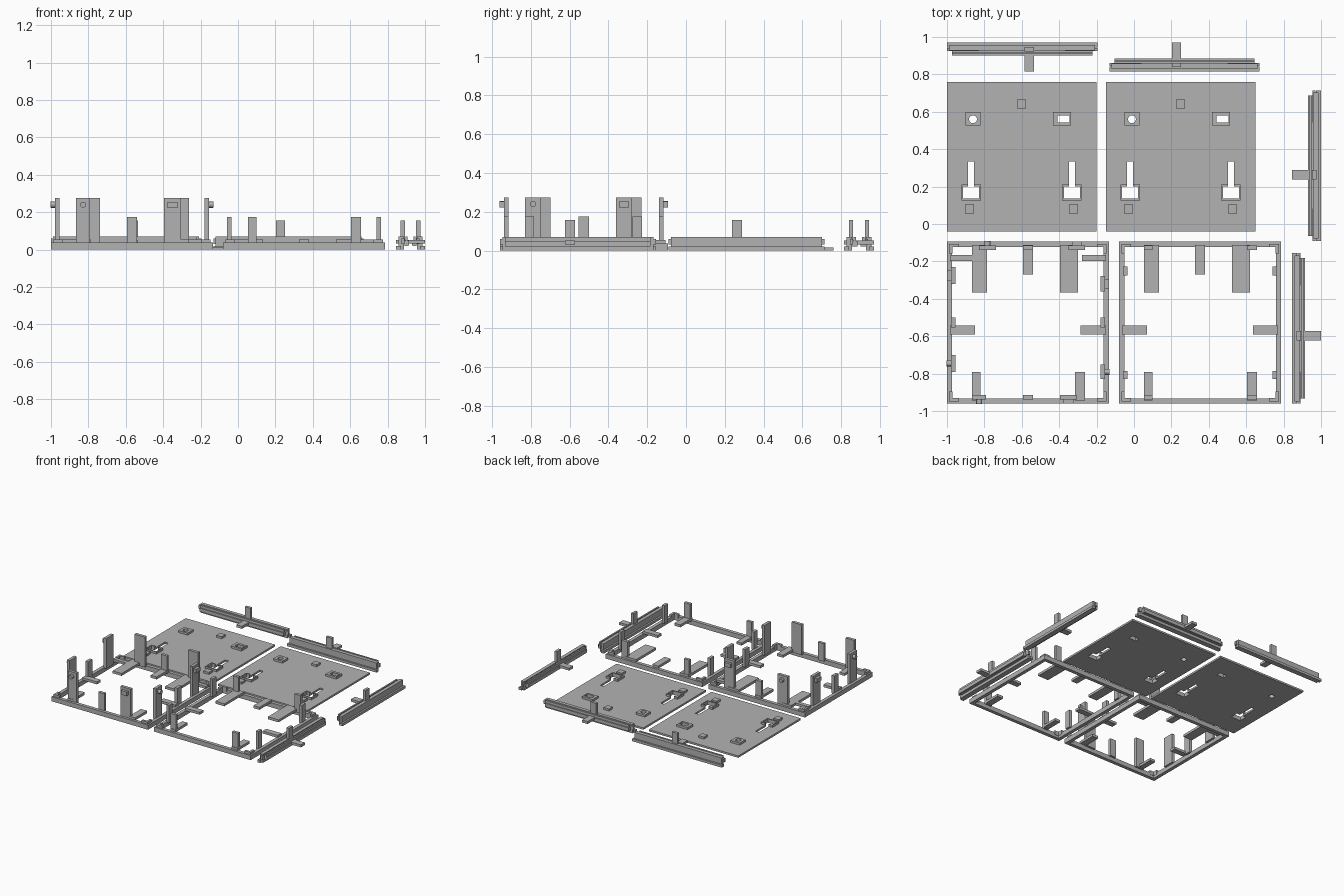
import bpy, bmesh, math
from mathutils import Matrix

if "Cube" in bpy.data.objects:
    bpy.data.objects.remove(bpy.data.objects["Cube"])

gray = bpy.data.materials.new("plain_gray")
gray.diffuse_color = (0.45, 0.45, 0.45, 1)
gray.use_nodes = True
gray.node_tree.nodes["Principled BSDF"].inputs["Base Color"].default_value = gray.diffuse_color


def prism(bm, pts, z0, z1):
    """Extrude a flat outline from z0 to z1."""
    face = bm.faces.new([bm.verts.new((x, y, z0)) for x, y in pts])
    ext = bmesh.ops.extrude_face_region(bm, geom=[face])["geom"]
    for v in ext:
        if isinstance(v, bmesh.types.BMVert):
            v.co.z = z1


def box(bm, x0, x1, y0, y1, z0, z1):
    prism(bm, [(x0, y0), (x1, y0), (x1, y1), (x0, y1)], z0, z1)


def finish(name, bm, matrix=None):
    bmesh.ops.recalc_face_normals(bm, faces=bm.faces)
    me = bpy.data.meshes.new(name)
    bm.to_mesh(me)
    bm.free()
    if matrix:
        me.transform(matrix)
    me.materials.append(gray)
    ob = bpy.data.objects.new(name, me)
    bpy.context.collection.objects.link(ob)
    return ob


def place(x, y, deg):
    return Matrix.Translation((x, y, 0)) @ Matrix.Rotation(math.radians(deg), 4, 'Z')


# ---- Mounting panels with keyholes, slot and round hole ----
def keyhole(x):
    return [(x - .042, .136), (x + .044, .136), (x + .044, .20), (x + .016, .20),
            (x + .016, .334), (x - .016, .334), (x - .016, .20), (x - .042, .20)]


def panel(x):
    cut = bmesh.new()
    prism(cut, keyhole(.128), -.1, .1)
    prism(cut, keyhole(.668), -.1, .1)
    box(cut, .59, .655, .543, .58, -.1, .1)
    ring = [(.139 + .021 * math.cos(a), .56 + .021 * math.sin(a))
            for a in (math.tau * i / 24 for i in range(24))]
    prism(cut, ring, -.1, .1)
    cutter = finish("panel_cutter", cut, place(x, 0, 0))
    cutter.hide_render = True
    cutter.hide_viewport = True

    sheet = bmesh.new()
    box(sheet, 0, .8, -.04, .76, 0, .015)
    pads = bmesh.new()
    for r in ((.098, .18, .526, .6), (.567, .663, .526, .6),
              (.078, .182, .126, .21), (.615, .72, .126, .21)):
        box(pads, *r, .01, .032)
    for name, bm in (("panel_sheet", sheet), ("panel_hole_pads", pads)):
        ob = finish(name, bm, place(x, 0, 0))
        mod = ob.modifiers.new("holes", 'BOOLEAN')
        mod.operation = 'DIFFERENCE'
        mod.solver = 'EXACT'
        mod.object = cutter
    # small solid locating squares
    sq = bmesh.new()
    for sx, sy in ((.398, .642), (.12, .08), (.676, .08)):
        box(sq, sx - .024, sx + .024, sy - .024, sy + .024, .01, .032)
    finish("panel_locating_squares", sq, place(x, 0, 0))


panel(-1.0)
panel(-.15)

# ---- Square frames ----
S, W, H = .433, .028, .037      # half size, wall width, wall height
CY = -.527


def frame(cx):
    bm = bmesh.new()
    outer = [(-S, -S), (S, -S), (S, S), (-S, S)]
    k = (S - W) / S
    rings = [[bm.verts.new((x * f, y * f, z)) for x, y in outer]
             for f, z in ((1, 0), (1, H), (k, H), (k, 0))]
    for a in range(4):
        for i in range(4):
            j, b = (i + 1) % 4, (a + 1) % 4
            bm.faces.new((rings[a][i], rings[a][j], rings[b][j], rings[b][i]))
    finish("frame_ring", bm, place(cx, CY, 0))
    # small angle pieces in the corners
    bm = bmesh.new()
    for sx in (-1, 1):
        for sy in (-1, 1):
            a, b, c = S - .012, S - .03, S - .065
            prism(bm, [(sx * p, sy * q) for p, q in
                       ((a, a), (c, a), (c, b), (b, b), (b, c), (a, c))], .02, .055)
    finish("frame_corner_angles", bm, place(cx, CY, 0))


def tabs(name, cx, rects):
    """Flat tabs lying on the frame, given in frame coordinates."""
    bm = bmesh.new()
    for r in rects:
        box(bm, *r, .035, .055)
    finish(name, bm, place(cx, CY, 0))


def post(name, cx, deg, u0, u1, top, knob=None):
    """Upright on one wall; the wall is the front one turned by deg."""
    bm = bmesh.new()
    y0, y1 = -S + .021, -S + .045
    box(bm, u0, u1, y0, y1, .03, top)
    m, n = (u0 + u1) / 2, 0.022
    if knob == "square":
        box(bm, m - .026, m + .026, y0 - n, y0 + .002, .222, .254)
    elif knob == "round":
        bmesh.ops.create_cone(
            bm, cap_ends=True, segments=20, radius1=.016, radius2=.016, depth=n + .002,
            matrix=Matrix.Translation((m, y0 - n / 2, .24)) @ Matrix.Rotation(math.pi / 2, 4, 'X'))
    finish(name, bm, place(cx, CY, deg))


LX, RX = -.567, .353
frame(LX)
frame(RX)

B = S - .017
shared = [(-.299, -.219, .161, B), (.171, .267, .161, B), (-.027, .027, .258, B),
          (-B, -.283, -.064, -.017), (.282, B, -.064, -.017),
          (-.299, -.253, -B, -.263), (.251, .305, -B, -.263)]
tabs("tall_frame_tabs", LX, shared + [(-B, -.299, .33, .362), (.289, B, .33, .362)])
tabs("low_frame_tabs", RX, shared)

# tall frame: clip posts on every wall with one round and one square knob
post("front_round_clip", LX, 0, -.299, -.223, .275, "round")
post("front_square_clip", LX, 0, .171, .262, .275, "square")
post("back_round_clip", LX, 180, .171, .262, .275, "round")
post("back_square_clip", LX, 180, -.305, -.217, .275, "square")
post("right_round_clip", LX, 90, -.303, -.223, .275, "round")
post("right_square_clip", LX, 90, .167, .249, .275, "square")
post("left_round_clip", LX, -90, .173, .263, .275, "round")
post("left_square_clip", LX, -90, -.297, -.207, .275, "square")
for side, deg, u in (("front", 0, 0), ("back", 180, 0), ("right", 90, 0), ("left", -90, 0)):
    c = {"right": .0, "left": -.0}.get(side, u)
    post(side + "_middle_post", LX, deg, c - .027, c + .027, .175)

# low frame: two short posts on each wall
for side, deg, spans in (("front", 0, ((-.299, -.253), (.251, .305))),
                         ("back", 180, ((-.305, -.251), (.253, .299))),
                         ("right", 90, ((-.303, -.258), (.252, .3))),
                         ("left", -90, ((-.3, -.252), (.258, .303)))):
    for u0, u1 in spans:
        post(side + "_short_post", RX, deg, u0, u1, .175)


# ---- Loose edge bars: outer side on y = 0, inner side towards +y ----
def bar(name, x, y, deg, t):
    m = place(x, y, deg)
    bm = bmesh.new()
    box(bm, -.402, .402, 0, .026, 0, .02)              # bottom lip
    box(bm, -.39, .39, .014, .042, .0, .07)            # main wall
    box(bm, -.375, .375, .041, .07, .022, .05)         # inner ledge
    box(bm, -.375, .375, .05, .062, .02, .07)          # inner rail
    finish(name + "_body", bm, m)
    bm = bmesh.new()
    for s in (-1, 1):                                  # end tongues
        box(bm, *sorted((s * .23, s * .402)), .03, .046, .03, .06)
    finish(name + "_end_tongues", bm, m)
    bm = bmesh.new()
    box(bm, t - .025, t + .025, .06, .155, .032, .052)  # flat tab
    box(bm, t - .025, t + .025, .025, .047, .03, .157)  # upright tab
    finish(name + "_tabs", bm, m)


bar("back_left_bar", -.598, .97, 180, -.038)
bar("back_right_bar", .27, .815, 0, -.043)
bar("right_back_bar", 1.0, .312, 90, -.049)
bar("right_front_bar", .845, -.558, -90, .04)
